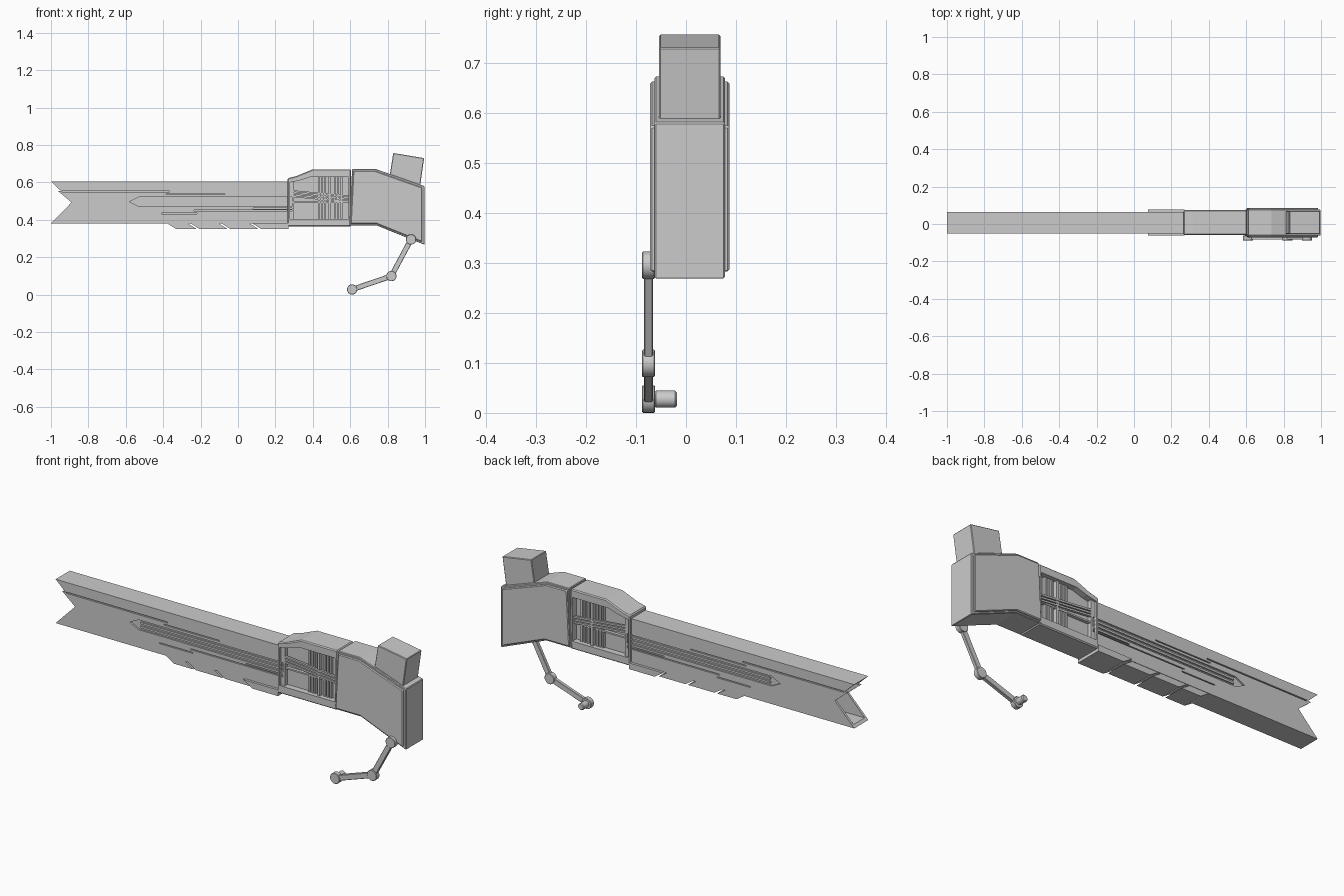
import bpy, bmesh, math
from mathutils import Vector

if "Cube" in bpy.data.objects:
    bpy.data.objects.remove(bpy.data.objects["Cube"])

CY = 0.0075          # centre plane of the body
SIDES = ((-1, "front"), (1, "back"))


def finish(name, bm, bevel=0.0):
    bmesh.ops.recalc_face_normals(bm, faces=bm.faces)
    me = bpy.data.meshes.new(name)
    bm.to_mesh(me)
    bm.free()
    ob = bpy.data.objects.new(name, me)
    bpy.context.collection.objects.link(ob)
    if bevel:
        m = ob.modifiers.new("bevel", 'BEVEL')
        m.width, m.segments, m.limit_method = bevel, 1, 'ANGLE'
    return ob


def add_prism(bm, pts, y0, y1):
    a = [bm.verts.new((x, y0, z)) for x, z in pts]
    b = [bm.verts.new((x, y1, z)) for x, z in pts]
    bm.faces.new(a)
    bm.faces.new(b[::-1])
    n = len(pts)
    for i in range(n):
        bm.faces.new((a[i], b[i], b[(i + 1) % n], a[(i + 1) % n]))


def prisms(name, profiles, y0, y1, bevel=0.0):
    bm = bmesh.new()
    for p in profiles:
        add_prism(bm, p, y0, y1)
    return finish(name, bm, bevel)


def rect(x0, x1, z0, z1):
    return [(x0, z0), (x1, z0), (x1, z1), (x0, z1)]


def strip(p, q, w):
    p, q = Vector(p), Vector(q)
    d = (q - p).normalized() * w / 2
    n = Vector((-d.y, d.x))
    return [tuple(p - n), tuple(q - n), tuple(q + n), tuple(p + n)]


def cut(ob, cutter):
    m = ob.modifiers.new("cut", 'BOOLEAN')
    m.object, m.operation, m.solver = cutter, 'DIFFERENCE', 'EXACT'
    cutter.hide_render = True
    cutter.hide_set(True)


def cylinder(name, x, z, y0, y1, r, bevel=0.0):
    n = 32
    pts = [(x + r * math.cos(2 * math.pi * i / n), z + r * math.sin(2 * math.pi * i / n)) for i in range(n)]
    ob = prisms(name, [pts], y0, y1, bevel)
    bpy.context.view_layer.objects.active = ob
    ob.select_set(True)
    bpy.ops.object.shade_smooth_by_angle(angle=math.radians(35))
    ob.select_set(False)
    return ob


# Barrel: hollow-ended tube with notched side walls
H = 0.057
prisms("barrel_core", [rect(-0.80, 0.30, 0.385, 0.60)], CY - H + 0.011, CY + H - 0.011)
prisms("barrel_top", [[(-1, 0.605), (-0.988, 0.593), (0.30, 0.593), (0.30, 0.605)]], CY - H + 0.01, CY + H - 0.01)
prisms("barrel_bottom", [[(-1, 0.38), (0.30, 0.38), (0.30, 0.392), (-0.988, 0.392)]], CY - H + 0.01, CY + H - 0.01)
wall = [(-1, 0.38), (0.30, 0.38), (0.30, 0.605), (-1, 0.605),
        (-0.945, 0.553), (-0.962, 0.553), (-0.89, 0.493)]
channel = [(-0.58, 0.497), (-0.53, 0.522), (0.29, 0.522), (0.29, 0.472), (-0.53, 0.472)]
grooves = [channel, rect(-0.94, -0.365, 0.549, 0.555), rect(-0.385, -0.07, 0.534, 0.539),
           rect(-0.235, 0.29, 0.448, 0.453), rect(-0.41, -0.22, 0.432, 0.437),
           rect(0.08, 0.29, 0.457, 0.462)]
ridges = [strip((-0.52, z), (0.28, z), 0.010) for z in (0.487, 0.507)]
for s, side in SIDES:
    y = CY + s * H
    w = prisms(f"barrel_wall_{side}", [wall], y - s * 0.012, y)
    cut(w, prisms(f"groove_cutter_{side}", grooves, y - s * 0.009, y + s * 0.01))
    prisms(f"channel_ridges_{side}", ridges, y - s * 0.011, y - s * 0.001)

# Slanted blocks under the barrel
for i, (x0, x1) in enumerate(((-0.38, -0.22), (-0.255, -0.055), (-0.09, 0.11), (0.075, 0.27))):
    h = 0.07 if i == 3 else 0.055
    end = x1 if i == 3 else x1 - 0.05
    prisms(f"under_block_{i + 1}", [[(x0, 0.382), (x0 + 0.05, 0.35), (x1, 0.35), (end, 0.382)]],
           CY - h, CY + h)

# Receiver with a recessed window on both sides
R = 0.067
body = [(0.265, 0.365), (0.605, 0.365), (0.605, 0.67), (0.40, 0.67), (0.315, 0.635), (0.265, 0.622)]
window = [(0.278, 0.405), (0.592, 0.405), (0.592, 0.63), (0.39, 0.63), (0.335, 0.612), (0.278, 0.60)]
receiver = prisms("receiver", [body], CY - R, CY + R, 0.005)
bars = [rect(x, x + 0.010, 0.407, 0.628) for x in (0.428, 0.444, 0.460, 0.512, 0.530, 0.548)]
cables = [strip((0.28, 0.555 - d), (0.59, 0.525 - d), 0.009) for d in (0, 0.014, 0.028)]
for s, side in SIDES:
    y = CY + s * R
    cut(receiver, prisms(f"window_cutter_{side}", [window], y - s * 0.032, y + s * 0.02))
    prisms(f"window_bars_{side}", bars, y - s * 0.034, y - s * 0.018)
    prisms(f"window_cables_{side}", cables, y - s * 0.022, y - s * 0.010)
    prisms(f"window_shelf_{side}", [rect(0.278, 0.592, 0.490, 0.498)], y - s * 0.034, y - s * 0.016)
    prisms(f"window_post_{side}", [rect(0.483, 0.497, 0.405, 0.63)], y - s * 0.034, y - s * 0.012)

# Stock with raised side panels
stock = [(0.595, 0.37), (0.74, 0.37), (0.997, 0.267), (0.997, 0.58), (0.735, 0.672), (0.61, 0.672)]
panel = [(0.602, 0.378), (0.742, 0.378), (0.985, 0.281), (0.985, 0.573), (0.733, 0.662), (0.616, 0.662)]
prisms("stock", [stock], CY - 0.07, CY + 0.07, 0.003)
for s, side in SIDES:
    prisms(f"stock_panel_{side}", [panel], CY + s * 0.065, CY + s * 0.079, 0.004)

# Tilted box on top of the stock
prisms("top_box", [[(0.83, 0.757), (0.995, 0.73), (0.972, 0.57), (0.807, 0.61)]], CY - 0.061, CY + 0.061, 0.003)

# Folding crank arm
joints = [(0.925, 0.295), (0.82, 0.099), (0.61, 0.0275)]
for i, (x, z) in enumerate(joints):
    cylinder(f"crank_joint_{i + 1}", x, z, -0.088, -0.062, 0.0273, 0.002)
for i in range(2):
    prisms(f"crank_link_{i + 1}", [strip(joints[i], joints[i + 1], 0.028)], -0.084, -0.066, 0.002)
cylinder("crank_handle", *joints[2], -0.064, -0.018, 0.017, 0.004)
